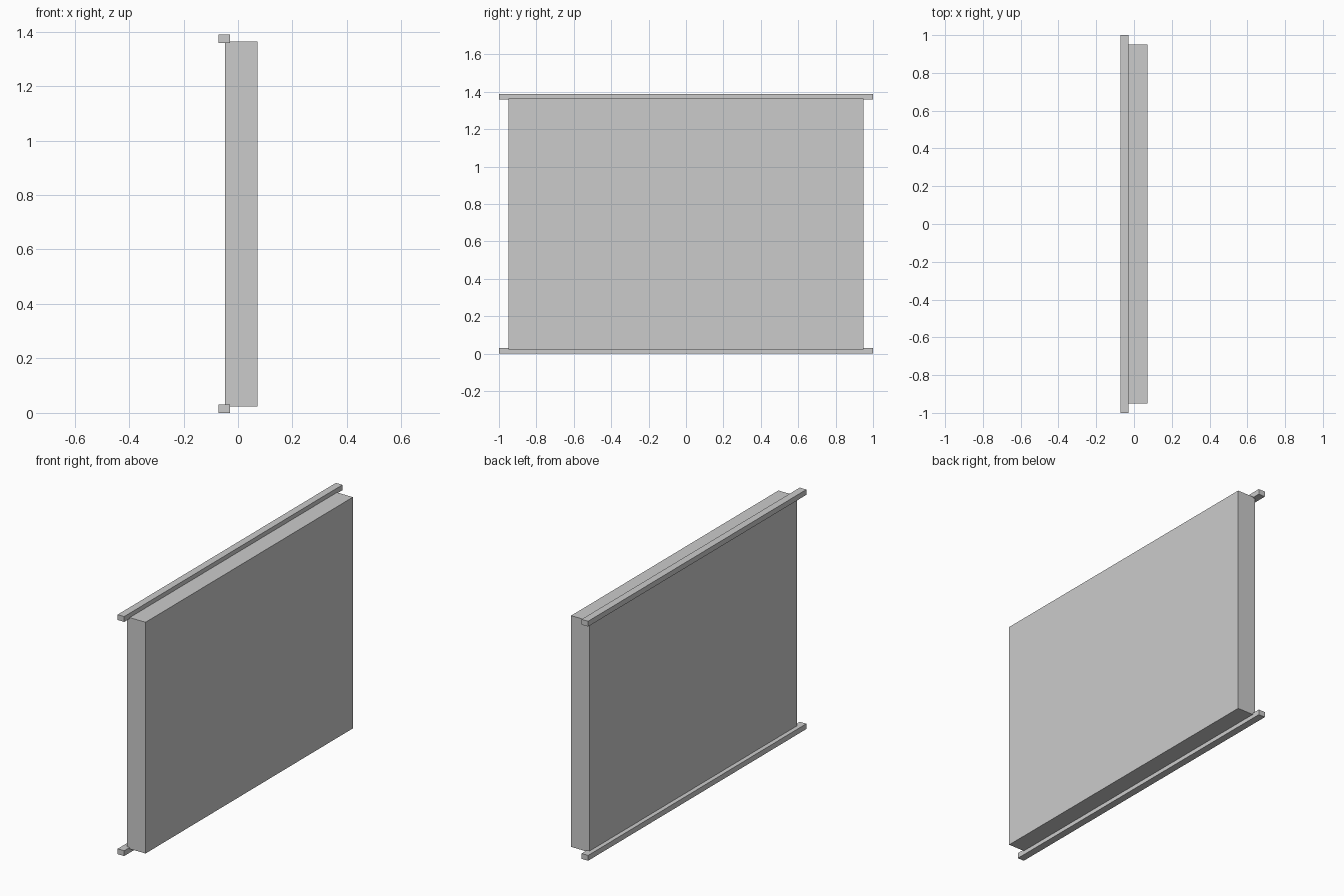
import bpy

if "Cube" in bpy.data.objects:
    bpy.data.objects.remove(bpy.data.objects["Cube"])


def box(name, lo, hi):
    """Axis-aligned box between two corners, with unit scale."""
    size = [b - a for a, b in zip(lo, hi)]
    centre = [(a + b) / 2 for a, b in zip(lo, hi)]
    bpy.ops.mesh.primitive_cube_add(size=1, location=centre)
    obj = bpy.context.object
    obj.name = obj.data.name = name
    obj.scale = size
    bpy.ops.object.transform_apply(location=False, rotation=False, scale=True)
    return obj


# Main slab
box("panel", (-0.047, -0.95, 0.023), (0.072, 0.95, 1.364))

# Mounting rails along the back top and bottom edges, overhanging both ends
RAIL_H = 0.031
for name, z in (("bottom_rail", 0.0), ("top_rail", 1.358)):
    box(name, (-0.072, -1.0, z), (-0.03, 1.0, z + RAIL_H))
